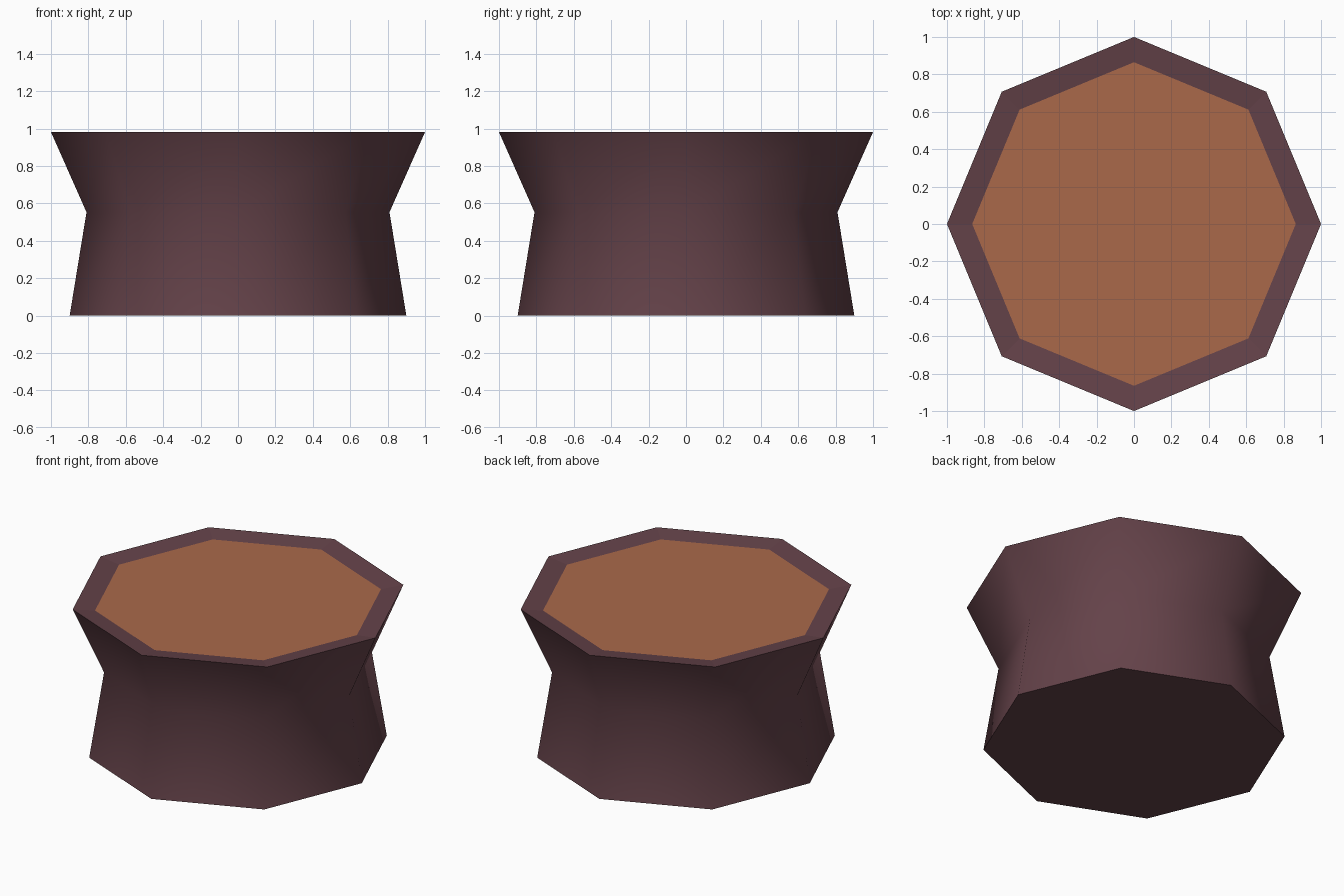
import bpy, bmesh, math

if "Cube" in bpy.data.objects:
    bpy.data.objects.remove(bpy.data.objects["Cube"])

def mat(name, rgb):
    m = bpy.data.materials.new(name)
    lin = [((c / 255 + 0.055) / 1.055) ** 2.4 for c in rgb]
    m.diffuse_color = (*lin, 1)
    m.use_nodes = True
    m.node_tree.nodes["Principled BSDF"].inputs["Base Color"].default_value = m.diffuse_color
    return m

def ring(bm, r, z, n=8):
    return [bm.verts.new((r * math.cos(i * math.tau / n), r * math.sin(i * math.tau / n), z))
            for i in range(n)]

def make(name, bm, material):
    me = bpy.data.meshes.new(name)
    bm.to_mesh(me)
    bm.free()
    me.materials.append(material)
    ob = bpy.data.objects.new(name, me)
    bpy.context.collection.objects.link(ob)
    return ob

# pot: base, waist, flared rim, slightly sunken inner lip
bm = bmesh.new()
rings = [ring(bm, r, z) for r, z in [(0.9, 0), (0.81, 0.553), (1.0, 0.982), (0.865, 0.964)]]
bm.faces.new(rings[0][::-1])
for k, (a, b) in enumerate(zip(rings, rings[1:])):
    for i in range(8):
        j = (i + 1) % 8
        f = bm.faces.new((a[i], a[j], b[j], b[i]))
        f.smooth = k < 2
# crisp base and rim edges, smooth walls
bm.edges.ensure_lookup_table()
for e in bm.edges:
    za, zb = e.verts[0].co.z, e.verts[1].co.z
    if abs(za - zb) < 1e-5 and (za < 0.01 or za > 0.9):
        e.smooth = False
make("pot", bm, mat("dark plum brown", (100, 66, 73)))

# soil filling the rim
bm = bmesh.new()
bm.faces.new(ring(bm, 0.865, 0.964))
make("soil", bm, mat("orange soil", (170, 105, 74)))
